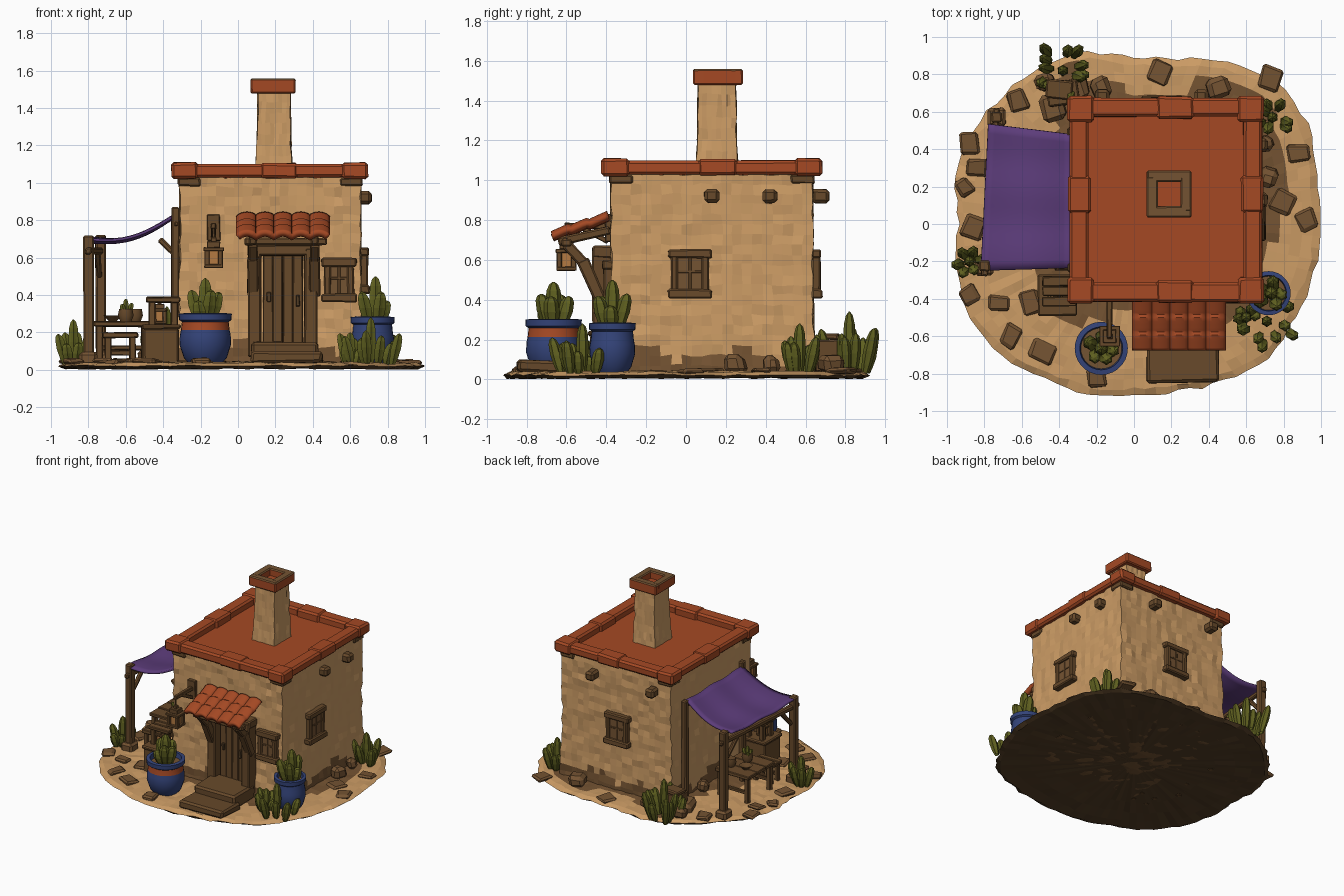
import bpy, bmesh, math, random
from mathutils import Matrix, Vector, Euler

if "Cube" in bpy.data.objects:
    bpy.data.objects.remove(bpy.data.objects["Cube"])
random.seed(4)
R = random.uniform

def mat(name, r, g, b):
    m = bpy.data.materials.new(name)
    m.diffuse_color = [((c / 255 + .055) / 1.055) ** 2.4 for c in (r, g, b)] + [1]
    m.use_nodes = True
    m.node_tree.nodes["Principled BSDF"].inputs["Base Color"].default_value = m.diffuse_color
    return m

SAND = mat("sand plaster", 204, 156, 101)
BROWN = mat("wood brown", 103, 73, 42)
STONE = mat("earth stone", 116, 83, 50)
DARK = mat("dark earth", 84, 62, 38)
CLAY = mat("terracotta", 165, 73, 36)
PURPLE = mat("purple cloth", 92, 60, 122)
BLUE = mat("blue glaze", 52, 68, 122)
GREEN = mat("cactus green", 96, 97, 32)
AMBER = mat("lamp amber", 180, 122, 66)

def finish(name, bm, mats, rule=None, smooth=False):
    bmesh.ops.recalc_face_normals(bm, faces=bm.faces)
    if rule:
        for f in bm.faces:
            f.material_index = rule(f.calc_center_median(), f.normal)
    me = bpy.data.meshes.new(name)
    bm.to_mesh(me)
    bm.free()
    for m in mats:
        me.materials.append(m)
    ob = bpy.data.objects.new(name, me)
    bpy.context.collection.objects.link(ob)
    if smooth:
        bpy.ops.object.select_all(action='DESELECT')
        ob.select_set(True)
        bpy.context.view_layer.objects.active = ob
        bpy.ops.object.shade_smooth_by_angle(angle=math.radians(40))
    return ob

def boxes(name, m, items, M=Matrix(), bevel=.008, jit=.003, rule=None):
    """items: centre xyz, size xyz, optional rotation xyz in degrees"""
    bm = bmesh.new()
    for it in items:
        it = tuple(it) + (0,) * (9 - len(it))
        T = Matrix.LocRotScale(Vector(it[:3]), Euler([math.radians(a) for a in it[6:]]), Vector(it[3:6]))
        vs = bmesh.ops.create_cube(bm, size=1, matrix=M @ T)["verts"]
        for v in vs:
            v.co += Vector((R(-jit, jit), R(-jit, jit), R(-jit, jit)))
    if bevel:
        bmesh.ops.bevel(bm, geom=bm.edges[:], offset=bevel, segments=1, affect='EDGES')
    return finish(name, bm, m if isinstance(m, list) else [m], rule)

def bar(a, b, w):
    """box item running between two points"""
    a, b = Vector(a), Vector(b)
    e = (b - a).to_track_quat('Z', 'Y').to_euler()
    return (*((a + b) / 2), w, w, (b - a).length, *[math.degrees(x) for x in e])

def lathe(name, prof, loc, mats, rule=None, seg=24):
    bm = bmesh.new()
    rings = [[bm.verts.new((loc[0] + r * math.cos(math.tau * i / seg), loc[1] + r * math.sin(math.tau * i / seg), loc[2] + z))
              for i in range(seg)] for r, z in prof]
    for a, b in zip(rings, rings[1:]):
        for i in range(seg):
            bm.faces.new((a[i], a[(i + 1) % seg], b[(i + 1) % seg], b[i]))
    bm.faces.new(rings[0])
    bm.faces.new(rings[-1])
    return finish(name, bm, mats, rule, True)

def rough_block(name, x0, x1, y0, y1, z0, z1, cuts, jit, taper, mats, rule=None):
    bm = bmesh.new()
    bmesh.ops.create_cube(bm, size=1)
    bmesh.ops.subdivide_edges(bm, edges=bm.edges[:], cuts=cuts, use_grid_fill=True)
    for v in bm.verts:
        k = 1 + taper * (.5 - v.co.z) ** 3
        v.co = Vector(((x0 + x1) / 2 + v.co.x * k * (x1 - x0) + R(-jit, jit),
                       (y0 + y1) / 2 + v.co.y * k * (y1 - y0) + R(-jit, jit),
                       (z0 + z1) / 2 + v.co.z * (z1 - z0) + R(-jit, jit)))
    return finish(name, bm, mats, rule)

def cacti(name, x, y, z, spread, height, n, r=.026):
    """cluster of ribbed cactus fingers, tallest in the middle"""
    bm = bmesh.new()
    for k in range(n):
        a = math.tau * k / max(n - 1, 1) + R(-.3, .3)
        d = 0 if k == 0 else spread * R(.45, 1)
        h = height * (1 if k == 0 else R(.45, .75))
        lean = Vector((math.cos(a), math.sin(a), 0)) * (0 if k == 0 else .25 * h)
        base = Vector((x + d * math.cos(a), y + d * math.sin(a), z))
        rings = []
        for t, w in ((0, .6), (.2, .9), (.5, 1.1), (.8, .95), (.94, .6), (1, .1)):
            c = base + lean * t + Vector((0, 0, h * t))
            rings.append([bm.verts.new(c + Vector((math.cos(math.tau * i / 12), math.sin(math.tau * i / 12), 0))
                                       * r * w * (1.1 if i % 2 else .9)) for i in range(12)])
        for p, q in zip(rings, rings[1:]):
            for i in range(12):
                bm.faces.new((p[i], p[(i + 1) % 12], q[(i + 1) % 12], q[i]))
        bm.faces.new(rings[-1])
    return finish(name, bm, [GREEN])

def sheet(name, nu, nv, fn, thick, m):
    bm = bmesh.new()
    g = [[bm.verts.new(fn(i / nu, j / nv)) for j in range(nv + 1)] for i in range(nu + 1)]
    for i in range(nu):
        for j in range(nv):
            bm.faces.new((g[i][j], g[i + 1][j], g[i + 1][j + 1], g[i][j + 1]))
    ob = finish(name, bm, [m], None, True)
    s = ob.modifiers.new("thickness", 'SOLIDIFY')
    s.thickness, s.offset = thick, 0

# Ground island: uneven disc, brown earth along the house foot and underneath
rad = [1.0, 1.01, 1.07, 1.08, 1.0, .91, .88, .95, .98, .98, 1.0, .98, .94, .98, 1.02, 1.0, .95, .94, .92, .92, .97, 1.02, .99, 1.0]
bm = bmesh.new()
rings = []
for f, z, j in ((.02, .02, 0), (.6, .015, .004), (.75, .012, .008), (.87, .01, .009), (.97, .006, .005), (1, .022, .005),
                (.96, .036, .006), (.9, .038, .005), (.84, .04, .005), (.78, .04, .006), (.72, .042, .005),
                (.66, .044, .005), (.58, .045, .005), (.5, .045, .004), (.4, .045, .004), (.02, .045, 0)):
    ring = []
    for i in range(96):
        a, b = divmod(i, 4)
        r = (rad[a] * (4 - b) + rad[(a + 1) % 24] * b) / 4 * f + (R(-.01, .01) if f > .9 else 0)
        t = math.tau * i / 96
        ring.append(bm.verts.new((r * math.cos(t), r * math.sin(t), max(0, z + R(-j, j)))))
    rings.append(ring)
for p, q in zip(rings, rings[1:]):
    for i in range(96):
        bm.faces.new((p[i], p[(i + 1) % 96], q[(i + 1) % 96], q[i]))
bm.faces.new(rings[0])
bm.faces.new(rings[-1])
def earth(c, n):
    if n.z < .1:
        return 1
    d = max(abs(c.x - .17) - .49, abs(c.y - .13) - .51)
    return 2 if d < .09 + .06 * math.sin(9 * c.x + 5 * c.y) + (.06 if c.x < -.3 else 0) else 0
finish("ground", bm, [SAND, DARK, STONE], earth)

# Flat stones scattered on the ground, and larger ones at the house foot
spots = [(-.88, .43), (-.88, -.38), (-.66, -.6), (-.49, -.68), (-.2, -.82), (.73, .78), (.14, .81), (.88, .38), (.92, .02),
         (-.91, .2), (-.86, -.02), (-.62, .66), (-.72, -.42), (.8, .12), (-.55, -.42), (-.84, .3)]
boxes("ground_stones", STONE, [(x, y, .043, R(.08, .13), R(.08, .13), .03, 0, 0, R(-35, 35)) for x, y in spots], bevel=.012, jit=.01)
foot = [(.45, .73, .12, .1), (-.18, .73, .09, .11), (-.44, .62, .13, .14), (-.3, .72, .12, .12), (.72, .25, .09, .1), (-.48, .76, .1, .09), (.71, .43, .07, .08), (-.36, .3, .08, .09)]
boxes("foot_rocks", STONE, [(x, y, .075, a, b, .09, R(-8, 8), R(-8, 8), R(-30, 30)) for x, y, a, b in foot], bevel=.025, jit=.012)
boxes("crate_stack", BROWN, [(-.38, .7, .12, .17, .13, .16, 0, 0, 8), (-.4, .72, .215, .14, .1, .03, 0, 0, -6)])

# House walls: rough plaster with an earth patch along the foot
rough_block("walls", -.31, .655, -.375, .635, .02, 1.03, 19, .007, .025, [SAND, STONE],
            lambda c, n: 1 if c.z < .125 + .035 * math.sin(c.x * 17 + c.y * 13) + R(-.02, .02) else 0)
rough_block("chimney", .105, .28, .06, .25, 1.03, 1.49, 7, .005, .14, [SAND])

# Roof: recessed floor, rim beams, corner and middle blocks
boxes("roof_floor", CLAY, [(.17, .13, 1.035, .94, 1.0, .02)], bevel=0, jit=0)
boxes("roof_rim", CLAY, [(.17, -.365, 1.065, 1.02, .1, .07), (.17, .625, 1.065, 1.02, .1, .07),
                         (-.295, .13, 1.065, .1, 1.08, .07), (.635, .13, 1.065, .1, 1.08, .07)], bevel=.014)
boxes("roof_blocks", CLAY, [(x, y, 1.065, .14, .14, .088) for x in (-.285, .625) for y in (-.355, .615)]
      + [(.22, y, 1.065, .2, .12, .082) for y in (-.362, .622)]
      + [(x, .16, 1.065, .12, .2, .082) for x in (-.292, .632)], bevel=.014)
boxes("eave_corners", BROWN, [(x, y, 1.005, .12, .12, .045) for x in (-.26, .605) for y in (-.325, .585)])
boxes("chimney_cap", [CLAY, STONE], [(.188, .065, 1.518, .24, .06, .08), (.188, .255, 1.518, .24, .06, .08),
      (.098, .16, 1.518, .06, .19, .08), (.278, .16, 1.518, .06, .19, .08)], jit=.001,
      rule=lambda c, n: 1 if n.z > .5 else 0)
boxes("flue_floor", CLAY, [(.188, .16, 1.497, .15, .16, .01)], bevel=0)

# Roof beam ends
boxes("beam_ends", BROWN, [(.675, y, .92, .08, .075, .07) for y in (.13, .42)]
      + [(x, .675, .92, .075, .09, .07) for x in (.36, -.17)], bevel=.016)

# Windows
def window(name, loc, turn, w, h):
    M = Matrix.Translation(loc) @ Matrix.Rotation(math.radians(turn), 4, 'Z')
    boxes(name + "_frame", BROWN, [(0, 0, h / 2 - .02, w + .03, .07, .045), (0, 0, -h / 2 + .02, w + .03, .08, .045),
          (-w / 2 + .018, 0, 0, .036, .06, h - .04), (w / 2 - .018, 0, 0, .036, .06, h - .04)], M)
    boxes(name + "_bars", BROWN, [(0, -.01, 0, .014, .02, h - .06), (0, -.01, .01, w - .05, .02, .014)], M, .002, .001)
    boxes(name + "_pane", STONE, [(0, -.012, 0, w - .04, .008, h - .05)], M, 0, 0)

window("front_window", (.54, -.385, .48), 0, .16, .23)
window("right_window", (.665, .02, .53), 90, .19, .24)
window("back_window", (.15, .645, .53), 180, .19, .24)

# Door, frame, hood supports and steps
boxes("door_planks", BROWN, [(.16 + .053 * i, -.395, .36, .054, .04, .52) for i in range(4)], bevel=.005)
boxes("door_fittings", DARK, [(.32, -.425, .37, .018, .03, .06), (.165, -.42, .39, .02, .02, .05)], bevel=.003)
boxes("door_frame", BROWN, [(.09, -.42, .36, .07, .1, .58), (.39, -.42, .36, .07, .1, .58), (.24, -.42, .64, .38, .1, .06)])
boxes("hood_supports", BROWN, [(.255, -.6, .685, .44, .05, .04)] + [bar((x, -.43, .4), (x, -.52, .6), .06) for x in (.08, .41)]
      + [bar((x, -.51, .58), (x, -.6, .68), .05) for x in (.08, .41)] + [bar((x, -.38, .75), (x, -.64, .69), .04) for x in (.08, .41)])
boxes("steps", BROWN, [(.26, -.73, .065, .38, .23, .06), (.25, -.53, .09, .36, .26, .12)], bevel=.014, jit=.008)

# Tiled hood over the door
def hood(u, v):
    ripple = .02 * abs(math.sin(5 * math.pi * u)) ** .7
    return (.0 + .48 * u, -.39 - .28 * v, .81 - .09 * v + ripple - .012 * ((v * 2.99) % 1))
sheet("hood_tiles", 40, 18, hood, .035, CLAY)

# Hanging lantern on a wall bracket
boxes("lantern_bracket", BROWN, [(-.13, -.39, .76, .07, .03, .14), (-.13, -.49, .77, .03, .24, .03),
                                 bar((-.13, -.39, .69), (-.13, -.54, .77), .025), (-.13, -.6, .735, .012, .012, .08)], bevel=.004)
def lantern(name, x, y, z, s):
    M = Matrix.Translation((x, y, z)) @ Matrix.Scale(s, 4)
    boxes(name + "_frame", BROWN, [(0, 0, .01, .1, .1, .02), (0, 0, .1, .11, .11, .02), (0, 0, .125, .07, .07, .035), (0, 0, .15, .03, .03, .03)]
          + [(a, b, .055, .026, .026, .09) for a in (-.036, .036) for b in (-.036, .036)], M, .003, .001)
    boxes(name + "_glow", AMBER, [(0, 0, .055, .06, .06, .08)], M, .004, 0)
lantern("hanging_lantern", -.13, -.6, .545, 1)

# Side awning: sagging cloth on posts
def cloth(u, v):
    x = -.335 - (.485 - .04 * v) * u
    y = -.235 - .015 * u + v * (.715 + .07 * u)
    sag = .055 * math.sin(math.pi * u) + .012 * math.sin(math.pi * v) * u
    return (x, y, .825 - .125 * u - sag + .006 * math.sin(14 * v))
sheet("awning_cloth", 12, 16, cloth, .014, PURPLE)
boxes("awning_posts", BROWN, [(-.8, -.225, .37, .055, .055, .7), (-.735, .57, .37, .055, .055, .7),
      (-.335, -.235, .45, .045, .045, .84), (-.335, .49, .43, .045, .045, .8), bar((-.8, -.28, .635), (-.735, .62, .635), .035),
      bar((-.33, -.26, .78), (-.33, .51, .78), .03), bar((-.34, -.235, .62), (-.42, -.235, .7), .03),
      bar((-.79, -.2, .5), (-.785, -.08, .63), .03), bar((-.74, .54, .5), (-.75, .42, .63), .03)])
boxes("post_feet", STONE, [(-.8, -.225, .06, .1, .1, .07), (-.735, .57, .06, .1, .1, .07)], bevel=.015)

# Table, stool, shelf and things on them
def table(name, x, y, w, d, h):
    boxes(name, BROWN, [(x, y + d * k / 3, h - .015, w, d / 3 - .004, .03) for k in (-1, 0, 1)]
          + [(x + a * (w / 2 - .03), y + b * (d / 2 - .03), h / 2, .035, .035, h - .03) for a in (-1, 1) for b in (-1, 1)]
          + [(x, y + b * (d / 2 - .03), h * .45, w - .06, .025, .025) for b in (-1, 1)], bevel=.005)
table("table", -.62, .14, .3, .34, .26)
table("stool", -.63, -.12, .19, .14, .2)
table("shelf_top", -.4, -.36, .18, .16, .39)
boxes("shelf_crate", BROWN, [(-.41, -.38, .125, .19, .2, .19), (-.41, -.38, .23, .21, .22, .025)])
lantern("shelf_lantern", -.42, -.38, .245, .75)
cup = [(.03, 0), (.042, .03), (.036, .065), (.028, .065), (.02, .05)]
lathe("table_pot", cup, (-.6, .08, .26), [BROWN], seg=12)
lathe("table_cup", cup[:4], (-.55, .22, .26), [BROWN], seg=12)
lathe("table_bowl", [(.02, 0), (.05, .03), (.04, .03), (.015, .015)], (-.67, .2, .26), [BROWN], seg=12)
cacti("table_cactus", -.6, .08, .3, .022, .08, 4, .014)

# Glazed pots with cacti
pot = [(.09, 0), (.115, .03), (.138, .1), (.136, .15), (.13, .178), (.125, .222), (.14, .232), (.142, .265), (.115, .268), (.108, .22)]
lathe("large_pot", pot, (-.175, -.665, .035), [BLUE, CLAY], lambda c, n: 1 if .22 < c.z < .255 and (c.x + .175) ** 2 + (c.y + .665) ** 2 > .0145 else 0, 28)
lathe("large_pot_soil", [(.112, 0), (.112, .01)], (-.175, -.665, .255), [STONE])
lathe("small_pot", [(r * .83, z * .93) for r, z in pot], (.72, -.37, .035), [BLUE], None, 28)
lathe("small_pot_soil", [(.092, 0), (.092, .01)], (.72, -.37, .24), [STONE])
cacti("large_pot_cactus", -.175, -.665, .26, .06, .23, 6, .034)
cacti("small_pot_cactus", .735, -.37, .245, .05, .255, 6, .032)

# Cactus clumps on the ground
for name, x, y, s, h, n in (("front_right", .71, -.52, .14, .25, 12), ("front_right_edge", .6, -.5, .05, .17, 4),
                            ("back_right", .74, .57, .07, .25, 8), ("back_left", -.38, .82, .12, .31, 13),
                            ("left", -.88, -.2, .06, .24, 7)):
    cacti(name + "_cactus_clump", x, y, .03, s, h, n, .026)
